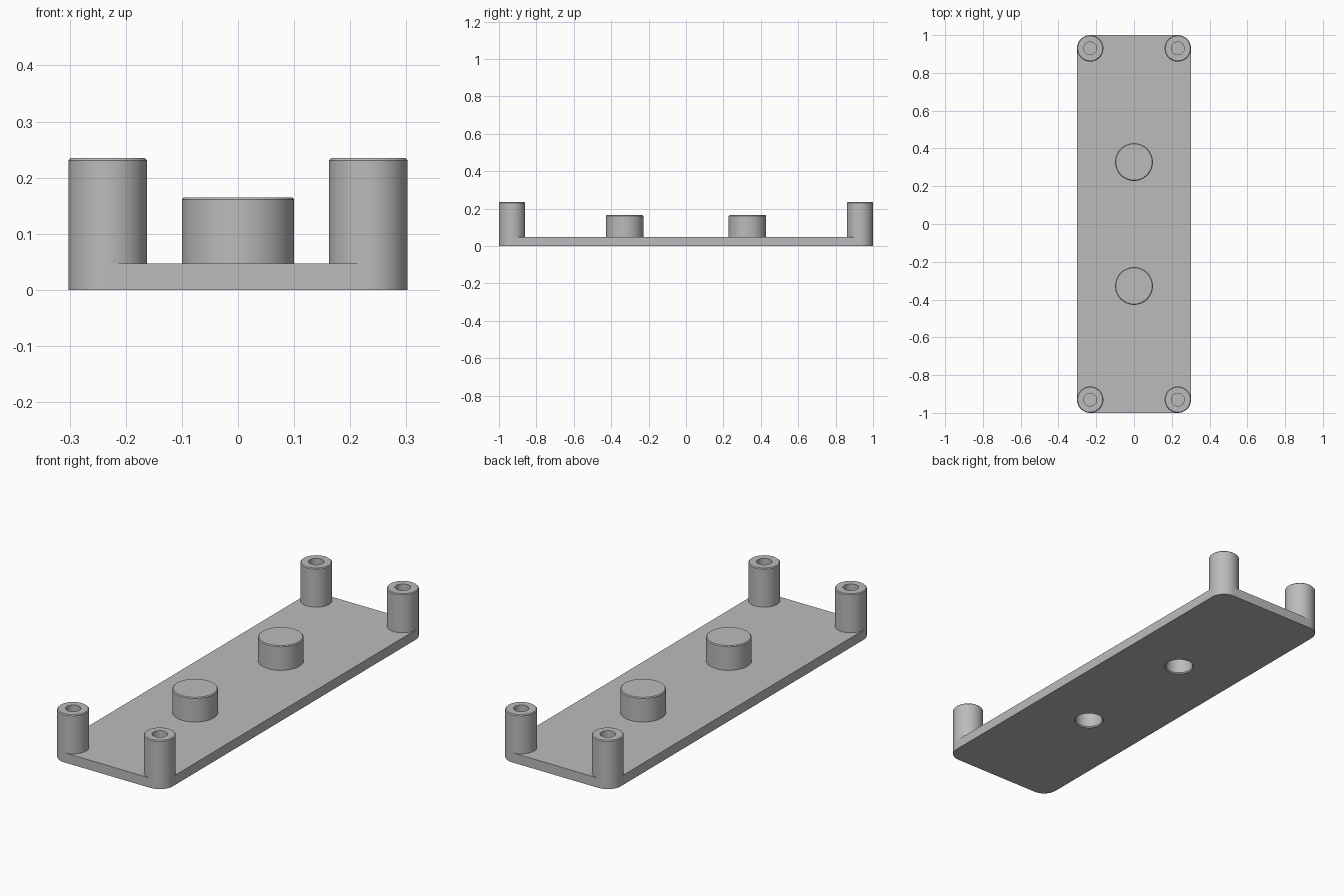
import bpy, bmesh
from math import sin, cos, pi, radians

cube = bpy.data.objects.get("Cube")
if cube:
    bpy.data.objects.remove(cube)

HALF_X, HALF_Y, THICK = 0.302, 1.0, 0.047
POST_R, POST_TOP, BORE_R = 0.07, 0.235, 0.034
BOSS_R, BOSS_TOP, BOSS_Y = 0.1, 0.165, 0.328
HOLE_R, RIM, SOFT = 0.063, 0.005, 0.004
SEGS = 48
POST_X, POST_Y = HALF_X - POST_R, HALF_Y - POST_R

grey = bpy.data.materials.new("plain_grey")
grey.use_nodes = True
COLOUR = (0.5, 0.5, 0.5, 1)
grey.diffuse_color = COLOUR
grey.node_tree.nodes["Principled BSDF"].inputs["Base Color"].default_value = COLOUR


def finish(bm, name, location=(0, 0, 0)):
    mesh = bpy.data.meshes.new(name)
    bm.to_mesh(mesh)
    bm.free()
    mesh.materials.append(grey)
    obj = bpy.data.objects.new(name, mesh)
    obj.location = location
    bpy.context.collection.objects.link(obj)
    bpy.ops.object.select_all(action="DESELECT")
    obj.select_set(True)
    bpy.context.view_layer.objects.active = obj
    bpy.ops.object.shade_smooth_by_angle(angle=radians(30))
    return obj


def ring(bm, radius, z, y=0):
    return [bm.verts.new((radius * cos(2 * pi * i / SEGS),
                          y + radius * sin(2 * pi * i / SEGS), z)) for i in range(SEGS)]


def lathe(bm, profile):
    """Turn a profile around z; surfaces face right of the travel direction."""
    rings = [ring(bm, r, z) for r, z in profile]
    for low, high in zip(rings, rings[1:]):
        for i in range(SEGS):
            j = (i + 1) % SEGS
            bm.faces.new((low[i], low[j], high[j], high[i]))
    bmesh.ops.remove_doubles(bm, verts=bm.verts, dist=1e-5)


def outline(bm, z, sweep):
    """Corner arcs: +90 gives round corners, -270 runs around the posts."""
    verts = []
    steps = abs(sweep) * SEGS // 360
    for k, (sx, sy) in enumerate([(1, 1), (-1, 1), (-1, -1), (1, -1)]):
        for i in range(steps + 1):
            a = radians(90 * k + sweep * i / steps)
            verts.append(bm.verts.new((sx * POST_X + POST_R * cos(a),
                                       sy * POST_Y + POST_R * sin(a), z)))
    return verts


def fill(bm, loops, up):
    edges = []
    for loop in loops:
        for a, b in zip(loop, loop[1:] + loop[:1]):
            edges.append(bm.edges.get((a, b)) or bm.edges.new((a, b)))
    made = bmesh.ops.triangle_fill(bm, edges=edges, use_beauty=True)["geom"]
    for face in made:
        if isinstance(face, bmesh.types.BMFace):
            face.normal_update()
            if face.normal.z * up < 0:
                face.normal_flip()


# Base plate: rounded sides, underside with round holes, top cut around the posts
bm = bmesh.new()
bottom, rim = outline(bm, 0, 90), outline(bm, THICK, 90)
for i in range(len(bottom)):
    j = (i + 1) % len(bottom)
    bm.faces.new((bottom[i], bottom[j], rim[j], rim[i]))
fill(bm, [bottom] + [ring(bm, HOLE_R + RIM, 0, y) for y in (-BOSS_Y, BOSS_Y)], -1)
fill(bm, [outline(bm, THICK, -270)]
     + [ring(bm, BOSS_R, THICK, y) for y in (-BOSS_Y, BOSS_Y)], 1)
bmesh.ops.remove_doubles(bm, verts=bm.verts, dist=1e-5)
finish(bm, "base_plate")

# Corner posts with blind screw bores
for side, sx in (("right", -1), ("left", 1)):
    for end, sy in (("front", -1), ("back", 1)):
        bm = bmesh.new()
        lathe(bm, [(POST_R, THICK), (POST_R, POST_TOP - SOFT), (POST_R - SOFT, POST_TOP),
                   (BORE_R, POST_TOP), (BORE_R, THICK), (0, THICK)])
        finish(bm, f"{end}_{side}_post", (sx * POST_X, sy * POST_Y, 0))

# Hollow bosses, closed on top and open underneath
for end, sy in (("front", -1), ("back", 1)):
    bm = bmesh.new()
    lathe(bm, [(BOSS_R, THICK), (BOSS_R, BOSS_TOP - SOFT),
               (BOSS_R - SOFT, BOSS_TOP), (0, BOSS_TOP)])
    lathe(bm, [(0, BOSS_TOP - THICK), (HOLE_R, BOSS_TOP - THICK),
               (HOLE_R, RIM), (HOLE_R + RIM, 0)])
    finish(bm, f"{end}_boss", (0, sy * BOSS_Y, 0))
